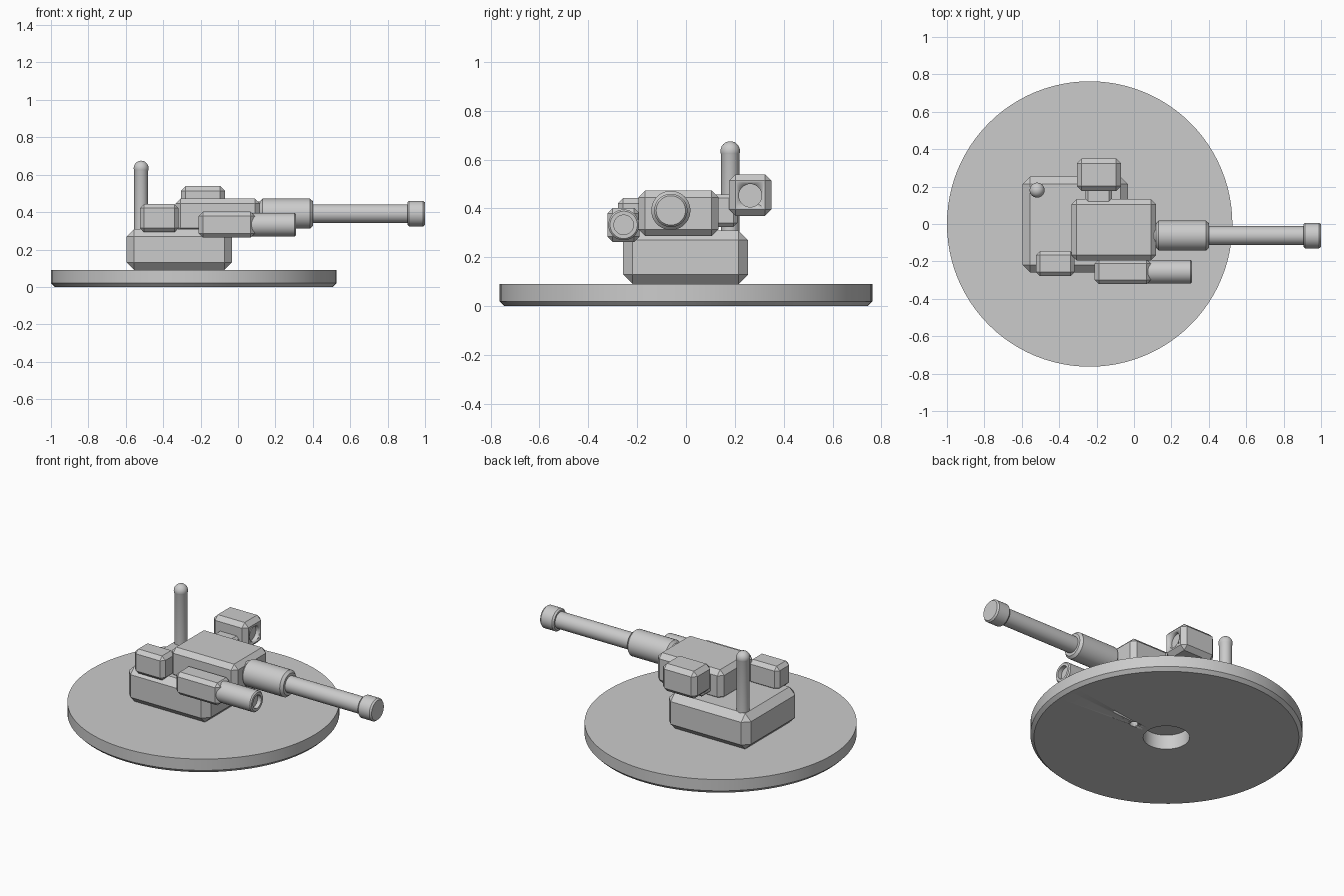
import bpy
import bmesh
import math
from mathutils import Matrix, Vector

cube = bpy.data.objects.get("Cube")
if cube:
    bpy.data.objects.remove(cube, do_unlink=True)

grey = bpy.data.materials.new("plain grey")
grey.use_nodes = True
COLOR = (0.6, 0.6, 0.6, 1)
grey.diffuse_color = COLOR
grey.node_tree.nodes["Principled BSDF"].inputs["Base Color"].default_value = COLOR

ALONG_X = Matrix.Rotation(math.pi / 2, 4, "Y")


def finish(name, bm):
    """Turn a bmesh into a named, shaded object."""
    bmesh.ops.recalc_face_normals(bm, faces=bm.faces)
    mesh = bpy.data.meshes.new(name)
    bm.to_mesh(mesh)
    bm.free()
    mesh.materials.append(grey)
    obj = bpy.data.objects.new(name, mesh)
    bpy.context.collection.objects.link(obj)
    bpy.ops.object.select_all(action="DESELECT")
    obj.select_set(True)
    bpy.context.view_layer.objects.active = obj
    bpy.ops.object.shade_smooth_by_angle(angle=math.radians(30))
    return obj


def box(name, x, y, z, chamfer):
    """Chamfered box from three (low, high) ranges."""
    low, high = Vector((x[0], y[0], z[0])), Vector((x[1], y[1], z[1]))
    bm = bmesh.new()
    bmesh.ops.create_cube(bm, size=1)
    bmesh.ops.scale(bm, vec=high - low, verts=bm.verts)
    bmesh.ops.translate(bm, vec=(low + high) / 2, verts=bm.verts)
    bmesh.ops.bevel(bm, geom=bm.edges[:], offset=chamfer, segments=1,
                    affect="EDGES", profile=0.5)
    return finish(name, bm)


def lathe(name, profile, origin, turn=Matrix(), steps=48):
    """Spin (radius, height) points round an axis through origin."""
    bm = bmesh.new()
    verts = [bm.verts.new((r, 0, h)) for r, h in profile]
    edges = [bm.edges.new(pair) for pair in zip(verts, verts[1:])]
    bmesh.ops.spin(bm, geom=verts + edges, cent=(0, 0, 0), axis=(0, 0, 1),
                   angle=2 * math.pi, steps=steps, use_duplicate=False)
    bmesh.ops.remove_doubles(bm, verts=bm.verts, dist=1e-5)
    bmesh.ops.transform(bm, matrix=Matrix.Translation(origin) @ turn, verts=bm.verts)
    return finish(name, bm)


def bore(target, radius, start, depth, turn=Matrix()):
    """Cut a round blind hole into the target."""
    cutter = lathe("cutter", [(0, -depth), (radius, -depth), (radius, depth), (0, depth)],
                   start, turn, 32)
    cutter.hide_render = True
    mod = target.modifiers.new("bore", "BOOLEAN")
    mod.operation, mod.solver, mod.object = "DIFFERENCE", "EXACT", cutter
    bpy.context.view_layer.objects.active = target
    # Keep the cut ahead of the shading modifier
    bpy.ops.object.modifier_move_to_index(modifier=mod.name, index=0)
    bpy.ops.object.modifier_apply(modifier=mod.name)
    bpy.data.objects.remove(cutter, do_unlink=True)


# Round base with a central opening and a small locating hole
R = 0.763
base = lathe("base_disc", [(0.13, 0), (R - 0.02, 0), (R, 0.02), (R, 0.09),
                           (0.13, 0.09), (0.13, 0)], (-0.237, 0, 0), steps=96)
bore(base, 0.024, (0, 0, 0), 0.05)

# Main hull and turret
box("hull", (-0.595, -0.033), (-0.258, 0.254), (0.09, 0.31), 0.04)
box("turret", (-0.335, 0.118), (-0.195, 0.133), (0.287, 0.473), 0.028)

# Main gun: sleeve, barrel and muzzle
gun = (0, -0.062, 0.392)
lathe("gun_sleeve", [(0, 0.05), (0.065, 0.05), (0.065, 0.118), (0.08, 0.132),
                     (0.08, 0.385), (0.066, 0.4), (0, 0.4)], gun, ALONG_X)
lathe("gun_barrel", [(0, 0.38), (0.05, 0.38), (0.05, 0.92), (0, 0.92)], gun, ALONG_X)
lathe("gun_muzzle", [(0, 0.905), (0.06, 0.905), (0.068, 0.915), (0.068, 0.99),
                     (0.06, 1), (0, 1)], gun, ALONG_X)

# Side pod with a hollow-ended tube
box("side_pod", (-0.21, 0.09), (-0.322, -0.19), (0.263, 0.402), 0.022)
lathe("pod_tube", [(0, 0.05), (0.063, 0.05), (0.063, 0.303), (0.056, 0.31),
                   (0.04, 0.31), (0.04, 0.285), (0, 0.285)],
      (0, -0.255, 0.333), ALONG_X)

# Rear equipment box
box("equipment_box", (-0.525, -0.318), (-0.279, -0.145), (0.293, 0.443), 0.022)

# Sensor head on its bracket
box("sensor_bracket", (-0.26, -0.118), (0.1, 0.21), (0.325, 0.457), 0.015)
sensor = box("sensor_head", (-0.306, -0.07), (0.176, 0.35), (0.37, 0.54), 0.026)
bore(sensor, 0.047, (-0.07, 0.263, 0.453), 0.025, ALONG_X)

# Antenna post with a domed tip
tip = [(0.04 * math.cos(a), 0.635 + 0.04 * math.sin(a))
       for a in (math.radians(d) for d in range(-15, 91, 15))]
lathe("antenna", [(0, 0.27), (0.037, 0.27), (0.037, 0.62)] + tip,
      (-0.518, 0.181, 0), steps=32)
